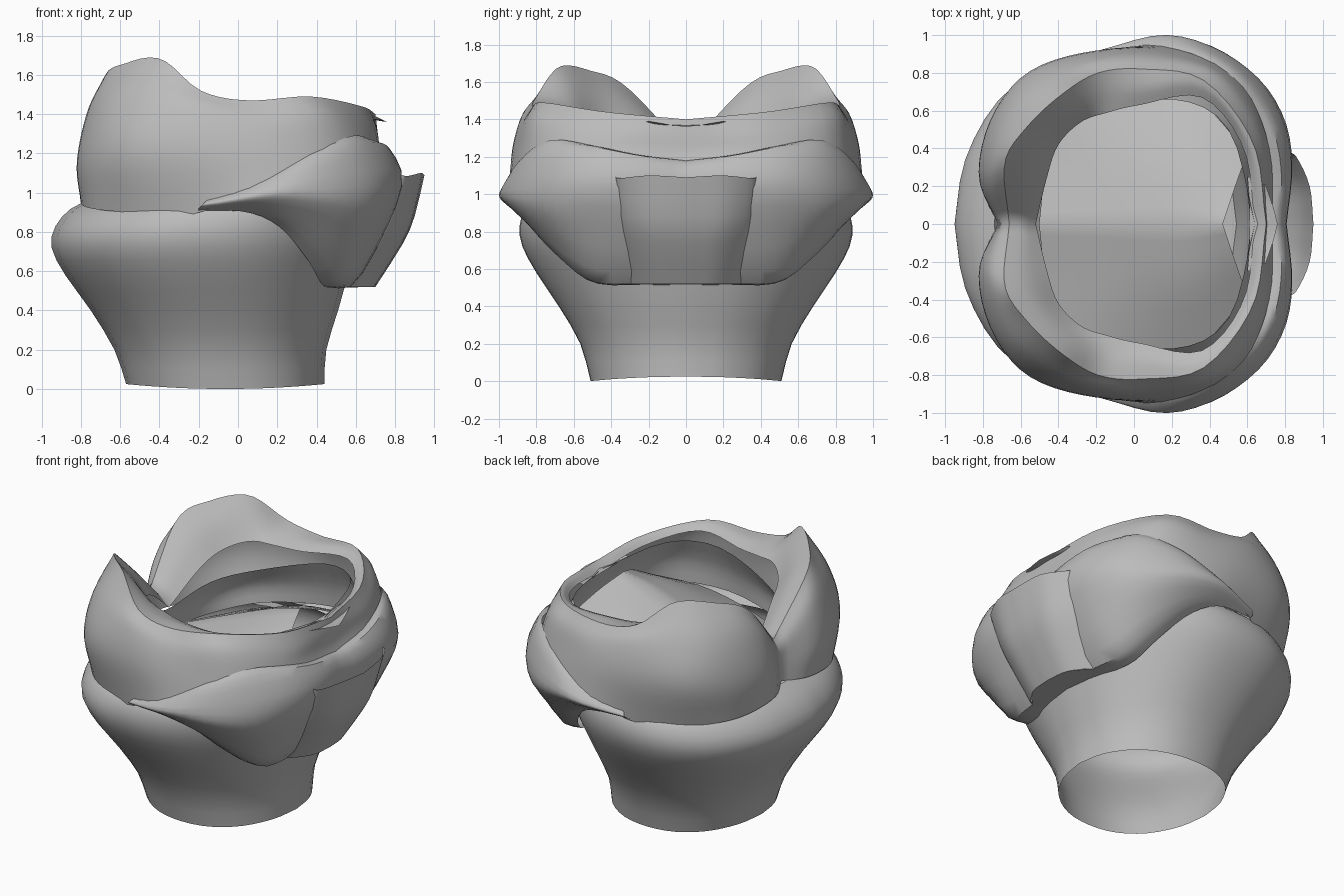
import bpy, bmesh
from mathutils import Vector

grey = bpy.data.materials.new("plain grey")
grey.diffuse_color = (0.5, 0.5, 0.5, 1)


def spline(pts, n):
    """Sample a smooth curve through the points."""
    p = [Vector(q) for q in pts]
    p = [2 * p[0] - p[1]] + p + [2 * p[-1] - p[-2]]
    segs, out = len(p) - 3, []
    for k in range(n + 1):
        f = k / n * segs
        i = min(int(f), segs - 1)
        t = f - i
        a, b, c, d = p[i:i + 4]
        out.append(0.5 * (2 * b + (c - a) * t + (2 * a - 5 * b + 4 * c - d) * t * t
                          + (3 * b - a - 3 * c + d) * t ** 3))
    return out


def loft(name, curves, n=28, m=12):
    """Smooth half shell through the curves, mirrored across y = 0."""
    rows = [spline(c, n) for c in curves]
    cols = [spline(col, m) for col in zip(*rows)]
    bm = bmesh.new()
    grid = [[bm.verts.new((v.x, max(v.y, 0.0), v.z)) for v in col] for col in cols]
    for i in range(n):
        for j in range(m):
            bm.faces.new((grid[i][j], grid[i][j + 1], grid[i + 1][j + 1], grid[i + 1][j]))
    me = bpy.data.meshes.new(name)
    bm.to_mesh(me)
    bm.free()
    me.materials.append(grey)
    ob = bpy.data.objects.new(name, me)
    bpy.context.collection.objects.link(ob)
    mod = ob.modifiers.new("mirror", "MIRROR")
    mod.use_axis = (False, True, False)
    mod.merge_threshold = 0.002
    bpy.ops.object.select_all(action="DESELECT")
    ob.select_set(True)
    bpy.context.view_layer.objects.active = ob
    bpy.ops.object.shade_smooth_by_angle(angle=0.7)
    return ob


def half_oval(z, x0, x1, ry, lift=0.0):
    """Half oval from the -x end round to the +x end."""
    cx, rx = (x0 + x1) / 2, (x1 - x0) / 2
    unit = [(-1, 0), (-.93, .38), (-.71, .73), (-.38, .94), (0, 1),
            (.38, .94), (.71, .73), (.93, .38), (1, 0)]
    return [(cx + rx * a, ry * b, z + lift * a * a) for a, b in unit]


# Open tapering base that bulges and rolls inward at the top
loft("lower_shell", [
    half_oval(0.0, -.57, .44, .51, .025),
    half_oval(.2, -.63, .45, .565),
    half_oval(.4, -.75, .51, .68),
    half_oval(.58, -.88, .56, .80),
    half_oval(.72, -.95, .60, .875),
    half_oval(.83, -.93, .62, .89),
    half_oval(.92, -.85, .63, .86),
    half_oval(.97, -.74, .62, .80)], 24, 14)

# Wrap round the +x half, lower edge sweeping down towards the middle
loft("middle_wrap", [
    [(-.2, .88, .91), (.05, .885, .9), (.22, .80, .82), (.36, .65, .65), (.43, .48, .53), (.5, .2, .52), (.52, 0, .52)],
    [(-.2, .90, .92), (.08, .92, .92), (.30, .85, .84), (.47, .70, .69), (.57, .50, .55), (.60, .22, .54), (.59, 0, .54)],
    [(-.19, .915, .93), (.12, .98, .96), (.42, .92, .94), (.64, .74, .88), (.73, .5, .82), (.75, .25, .8), (.74, 0, .8)],
    [(-.18, .92, .94), (.15, 1.0, 1.0), (.42, .935, 1.03), (.66, .77, 1.04), (.80, .55, 1.05), (.84, .3, 1.05), (.81, 0, 1.05)],
    [(-.17, .91, .95), (.16, .955, 1.06), (.40, .90, 1.16), (.61, .75, 1.23), (.74, .52, 1.24), (.79, .27, 1.2), (.77, 0, 1.16)],
    [(-.16, .90, .96), (.16, .93, 1.08), (.38, .87, 1.2), (.58, .72, 1.29), (.69, .5, 1.26), (.73, .27, 1.21), (.73, 0, 1.18)]], 22, 12)

# Outside of the two tall lobes, which meet in a notch
crest = [(-.66, 0, 1.24), (-.685, .32, 1.575), (-.57, .51, 1.66), (-.39, .68, 1.68),
         (-.19, .80, 1.52), (.05, .82, 1.47), (.37, .76, 1.49), (.63, .43, 1.44), (.70, 0, 1.4)]
loft("upper_lobes", [
    [(-.72, 0, .97), (-.80, .2, .95), (-.75, .5, .92), (-.56, .72, .9), (-.25, .86, .885), (.1, .95, 1.02), (.5, .82, 1.12), (.72, .45, 1.18), (.74, 0, 1.17)],
    [(-.71, 0, 1.1), (-.82, .25, 1.15), (-.76, .55, 1.18), (-.58, .79, 1.2), (-.28, .905, 1.2), (.1, .925, 1.22), (.5, .80, 1.25), (.70, .45, 1.26), (.72, 0, 1.23)],
    [(-.70, 0, 1.18), (-.77, .27, 1.4), (-.69, .56, 1.44), (-.52, .75, 1.46), (-.25, .865, 1.43), (.08, .885, 1.37), (.45, .79, 1.4), (.68, .43, 1.34), (.71, 0, 1.32)],
    crest], 36, 14)

# Inside of the lobes, sloping from the crest in to the opening
loft("lobe_lining", [
    crest,
    [(-.58, 0, 1.2), (-.57, .28, 1.47), (-.48, .46, 1.55), (-.34, .61, 1.58), (-.16, .70, 1.485), (.04, .72, 1.465), (.37, .72, 1.48), (.61, .41, 1.43), (.67, 0, 1.38)],
    [(-.52, 0, 1.14), (-.46, .25, 1.33), (-.40, .42, 1.41), (-.28, .54, 1.45), (-.14, .59, 1.44), (.03, .63, 1.43), (.36, .67, 1.45), (.58, .4, 1.4), (.64, 0, 1.36)]],
    36, 6)

# Inner wall below the opening
loft("inner_wall", [
    [(-.5, 0, 1.15), (-.45, .35, 1.2), (-.25, .57, 1.25), (.2, .66, 1.38), (.5, .5, 1.4), (.64, 0, 1.37)],
    [(-.52, 0, 1.07), (-.5, .4, 1.07), (-.27, .64, 1.12), (.2, .73, 1.2), (.55, .55, 1.25), (.68, 0, 1.25)],
    [(-.5, 0, 1.0), (-.5, .4, .95), (-.25, .65, 1.0), (.2, .75, 1.05), (.55, .55, 1.1), (.7, 0, 1.15)]], 20, 5)

# Tent-like petals inside, rising along a ridge
loft("inner_petals", [
    [(-.52, 0, 1.02), (-.1, 0, 1.2), (.25, 0, 1.34), (.47, 0, 1.4)],
    [(-.5, .2, .98), (-.1, .27, 1.13), (.25, .32, 1.24), (.53, .18, 1.33)],
    [(-.48, .4, .94), (-.2, .6, 1.0), (.3, .66, 1.08), (.6, .38, 1.22)]], 14, 7)

# Curved shield on the +x side
loft("side_plate", [
    [(.70, 0, .52), (.68, .16, .52), (.58, .29, .52), (.50, .31, .52)],
    [(.84, 0, .74), (.82, .18, .74), (.73, .31, .74), (.66, .34, .74)],
    [(.90, 0, .88), (.88, .2, .88), (.79, .34, .88), (.73, .36, .88)],
    [(.95, 0, 1.09), (.93, .2, 1.1), (.86, .355, 1.085), (.81, .38, 1.1)]], 12, 6)

# Flat closing strip under the shield
loft("plate_underside", [
    [(.45, 0, .515), (.45, .15, .515), (.45, .29, .515)],
    [(.70, 0, .52), (.68, .16, .52), (.58, .29, .52)]], 8, 2)

# Small flap on the +x rim
loft("rim_flap", [
    [(.61, 0, 1.37), (.61, .13, 1.37), (.60, .25, 1.37)],
    [(.69, 0, 1.37), (.69, .12, 1.37), (.66, .24, 1.38)],
    [(.76, 0, 1.36), (.74, .08, 1.37), (.70, .2, 1.39)]], 6, 3)
